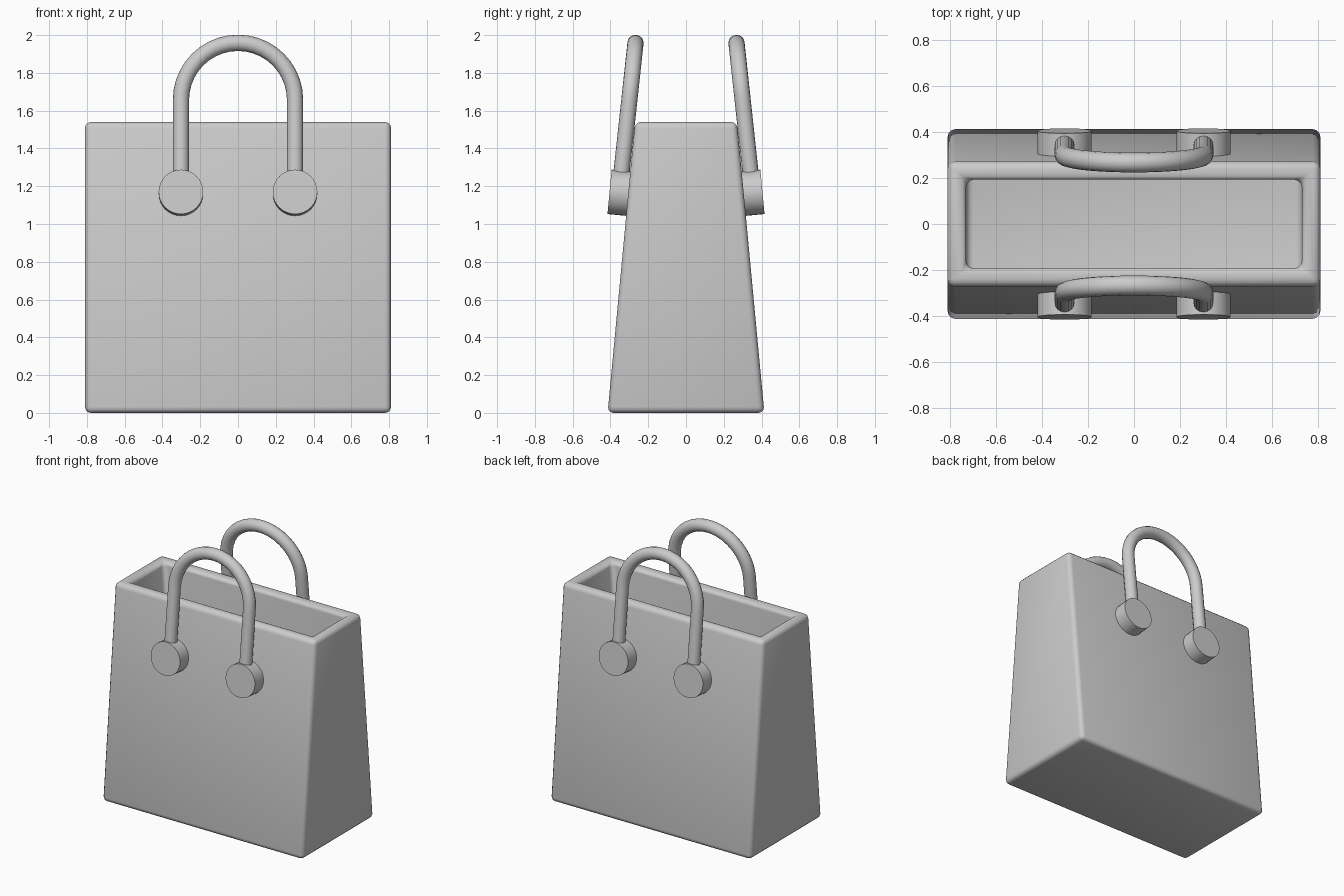
import bpy, bmesh, math
from mathutils import Matrix, Vector

cube = bpy.data.objects.get("Cube")
if cube:
    bpy.data.objects.remove(cube, do_unlink=True)

grey = bpy.data.materials.new("plain grey")
grey.use_nodes = True
COLOUR = (0.6, 0.6, 0.6, 1)
grey.diffuse_color = COLOUR
grey.node_tree.nodes["Principled BSDF"].inputs["Base Color"].default_value = COLOUR

HEIGHT, HALF_X, BASE_Y, TOP_Y, WALL = 1.54, 0.81, 0.415, 0.27, 0.08
LEAN = math.atan2(BASE_Y - TOP_Y, HEIGHT)


def half_depth(z):
    return BASE_Y + (TOP_Y - BASE_Y) * z / HEIGHT


def finish(name, bm, bevel=0, segments=3):
    bmesh.ops.recalc_face_normals(bm, faces=bm.faces)
    mesh = bpy.data.meshes.new(name)
    bm.to_mesh(mesh)
    bm.free()
    mesh.materials.append(grey)
    obj = bpy.data.objects.new(name, mesh)
    bpy.context.collection.objects.link(obj)
    bpy.ops.object.select_all(action='DESELECT')
    obj.select_set(True)
    bpy.context.view_layer.objects.active = obj
    if bevel:
        mod = obj.modifiers.new("rounded edges", 'BEVEL')
        mod.width, mod.segments = bevel, segments
        mod.limit_method = 'ANGLE'
        bpy.ops.object.modifier_apply(modifier=mod.name)
    bpy.ops.object.shade_smooth_by_angle(angle=math.radians(40))
    return obj


def ring(bm, z, inset):
    y = half_depth(z) - inset
    x = HALF_X - inset
    return [bm.verts.new((sx * x, sy * y, z))
            for sx, sy in ((-1, -1), (1, -1), (1, 1), (-1, 1))]


# Tapered open bag: outer shell, rim and hollow interior
bm = bmesh.new()
rings = [ring(bm, 0, 0), ring(bm, HEIGHT, 0), ring(bm, HEIGHT, WALL), ring(bm, WALL, WALL)]
for lower, upper in zip(rings, rings[1:]):
    for i in range(4):
        j = (i + 1) % 4
        bm.faces.new((lower[i], lower[j], upper[j], upper[i]))
bm.faces.new(rings[0])
bm.faces.new(rings[-1])
finish("bag_body", bm, 0.032)

# Handle and button dimensions
SPAN, TUBE, ARCH_Z, BUTTON_Z = 0.302, 0.043, 1.657, 1.165
HANDLE_LEAN = 0.108
path = [Vector((-SPAN, 0, BUTTON_Z))]
path += [Vector((-SPAN * math.cos(math.pi * i / 20), 0,
                 ARCH_Z + SPAN * math.sin(math.pi * i / 20))) for i in range(21)]
path.append(Vector((SPAN, 0, BUTTON_Z)))

for label, side in (("front", -1), ("back", 1)):
    # Arched tube swept along the path, leaning with the wall
    bm = bmesh.new()
    loops = []
    for k, p in enumerate(path):
        tangent = (path[min(k + 1, len(path) - 1)] - path[max(k - 1, 0)]).normalized()
        if k < 2 or k > len(path) - 3:
            tangent = Vector((0, 0, 1 if k < 2 else -1))
        across = Vector((0, 1, 0)).cross(tangent)
        loop = []
        for s in range(16):
            a = math.tau * s / 16
            v = p + TUBE * (across * math.cos(a) + Vector((0, math.sin(a), 0)))
            v.y += side * (0.353 - HANDLE_LEAN * (p.z - BUTTON_Z))
            loop.append(bm.verts.new(v))
        loops.append(loop)
    for a, b in zip(loops, loops[1:]):
        for s in range(16):
            t = (s + 1) % 16
            bm.faces.new((a[s], a[t], b[t], b[s]))
    bm.faces.new(loops[0])
    bm.faces.new(loops[-1])
    finish(label + "_handle", bm)

    # Round buttons fixing the handle ends to the wall
    for hand, x in (("right", -SPAN), ("left", SPAN)):
        bm = bmesh.new()
        place = (Matrix.Translation((x, side * 0.35, BUTTON_Z))
                 @ Matrix.Rotation(-side * (math.pi / 2 - LEAN), 4, 'X'))
        bmesh.ops.create_cone(bm, cap_ends=True, segments=32, radius1=0.118,
                              radius2=0.118, depth=0.11, matrix=place)
        finish(label + "_" + hand + "_button", bm)
